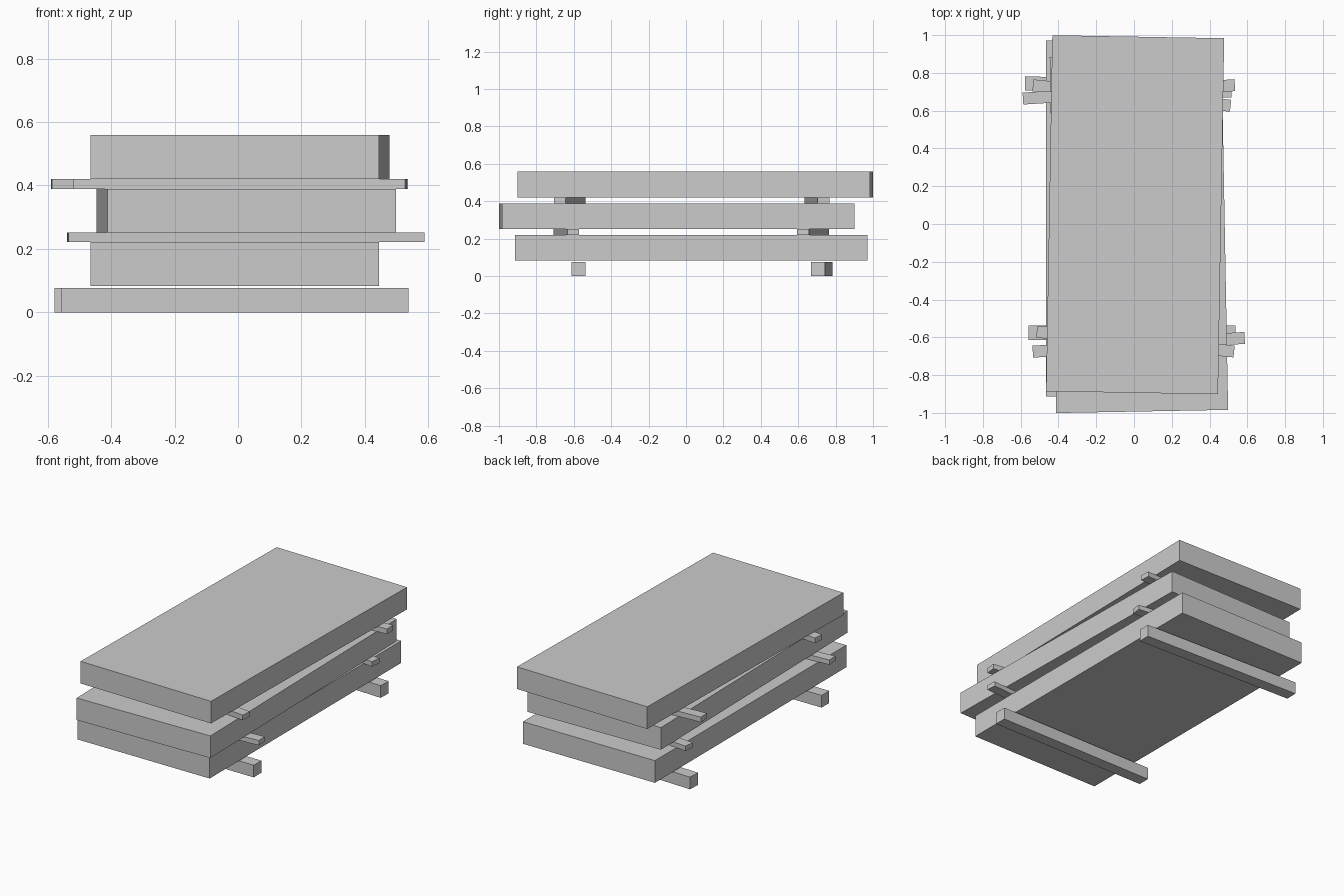
import bpy
from math import radians, atan2, hypot

if "Cube" in bpy.data.objects:
    bpy.data.objects.remove(bpy.data.objects["Cube"])


def box(name, center, size, angle):
    bpy.ops.mesh.primitive_cube_add(size=1, location=center, rotation=(0, 0, angle))
    ob = bpy.context.object
    ob.name = name
    ob.scale = size
    bpy.ops.object.transform_apply(location=False, rotation=False, scale=True)
    return ob


def stick(name, start, end, width, z0, z1):
    # bar laid along a centre line between two plan points
    dx, dy = end[0] - start[0], end[1] - start[1]
    mid = ((start[0] + end[0]) / 2, (start[1] + end[1]) / 2, (z0 + z1) / 2)
    return box(name, mid, (hypot(dx, dy), width, z1 - z0), atan2(dy, dx))


# Three stacked slabs, each slightly shifted and turned
slabs = [
    ("slab_bottom", -0.01, 0.028, 0.152, 0.0),
    ("slab_middle", 0.026, -0.05, 0.32, 1.05),
    ("slab_top", 0.006, 0.049, 0.49, -1.0),
]
for name, x, y, z, turn in slabs:
    box(name, (x, y, z), (0.91, 1.885, 0.138), radians(turn))

# Ground bearers
stick("bearer_front", (-0.558, -0.576), (0.538, -0.576), 0.075, 0, 0.076)
stick("bearer_back", (-0.577, 0.745), (0.517, 0.706), 0.075, 0, 0.076)

# Thin spacers between the slabs
stick("spacer_lower_front", (-0.536, -0.676), (0.586, -0.603), 0.063, 0.221, 0.251)
stick("spacer_lower_back", (-0.535, 0.734), (0.511, 0.626), 0.063, 0.221, 0.251)
stick("spacer_upper_front", (-0.515, -0.57), (0.53, -0.675), 0.063, 0.389, 0.421)
stick("spacer_upper_back", (-0.588, 0.664), (0.534, 0.735), 0.063, 0.389, 0.421)
